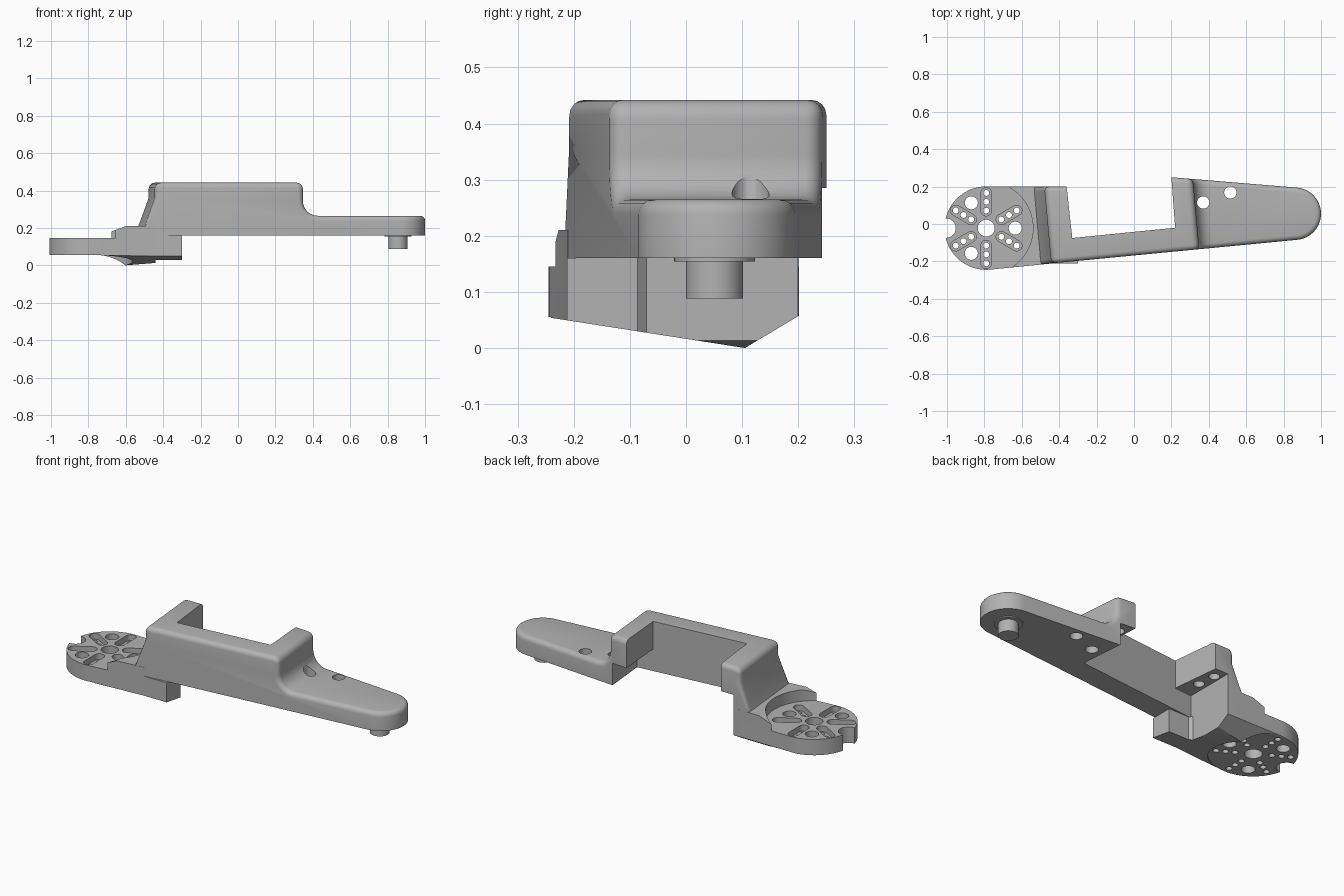
import bpy, bmesh
from math import sin, cos, radians
from mathutils import Vector

if "Cube" in bpy.data.objects:
    bpy.data.objects.remove(bpy.data.objects["Cube"])

grey = bpy.data.materials.new("mid_grey")
grey.use_nodes = True
grey.diffuse_color = (0.45, 0.45, 0.45, 1)
grey.node_tree.nodes["Principled BSDF"].inputs["Base Color"].default_value = (0.45, 0.45, 0.45, 1)


def arc(cx, cy, r, start, end, steps=24):
    angles = [radians(start + (end - start) * i / steps) for i in range(steps + 1)]
    return [(cx + r * cos(a), cy + r * sin(a)) for a in angles]


def prism(name, outline, low, high, axis="z", shear=0):
    """Extrude a 2D outline along an axis; shear leans x as y grows."""
    place = {"x": lambda a, b, h: (h, a, b),
             "y": lambda a, b, h: (a + shear * h, h, b),
             "z": lambda a, b, h: (a, b, h)}[axis]
    bm = bmesh.new()
    rings = [[bm.verts.new(place(a, b, h)) for a, b in outline] for h in (low, high)]
    for ring in rings:
        bm.faces.new(ring)
    n = len(outline)
    for i in range(n):
        j = (i + 1) % n
        bm.faces.new((rings[0][i], rings[0][j], rings[1][j], rings[1][i]))
    bmesh.ops.recalc_face_normals(bm, faces=bm.faces)
    mesh = bpy.data.meshes.new(name)
    bm.to_mesh(mesh)
    bm.free()
    mesh.materials.append(grey)
    obj = bpy.data.objects.new(name, mesh)
    bpy.context.collection.objects.link(obj)
    return obj


def cylinder(name, x, y, r, low, high, steps=32):
    return prism(name, arc(x, y, r, 0, 360, steps)[:-1], low, high)


def combine(obj, tool, operation="DIFFERENCE"):
    mod = obj.modifiers.new("combine", "BOOLEAN")
    mod.operation, mod.solver, mod.object = operation, "EXACT", tool
    bpy.context.view_layer.objects.active = obj
    bpy.ops.object.modifier_apply(modifier=mod.name)
    bpy.data.objects.remove(tool)


# Bracket and paddle: side profile trimmed by the plan outline
LEAN = -0.09
side = [(-0.533, 0.16), (-0.517, 0.21), (-0.462, 0.36)]
side += arc(-0.427, 0.407, 0.035, 180, 90, 5)
side += arc(0.302, 0.407, 0.035, 90, 0, 5)
side += arc(0.417, 0.345, 0.08, 180, 270, 8)
side += [(1.2, 0.265), (1.2, 0.16)]
bracket = prism("bracket_arm", side, -0.5, 0.5, "y", LEAN)
plan = [(-0.8, 0.2), (-0.8, -0.245)] + arc(0.86, 0.055, 0.14, -84, 86)
plan += [(0.2, 0.25), (-0.36, 0.2)]
combine(bracket, prism("plan_trim", plan, 0, 0.6), "INTERSECT")


# Round the upper rim where the plan walls meet the top profile
def is_wall(face):
    n = face.normal
    return abs(n.z) < 0.01 and (abs(n.y) > 0.3 or face.calc_center_median().x > 0.6)


bm = bmesh.new()
bm.from_mesh(bracket.data)
bmesh.ops.remove_doubles(bm, verts=bm.verts, dist=0.0002)
bm.normal_update()
rim = [e for e in bm.edges if len(e.link_faces) == 2
       and min(v.co.z for v in e.verts) > 0.205
       and sum(is_wall(f) for f in e.link_faces) == 1]
bmesh.ops.bevel(bm, geom=rim, offset=0.026, segments=4, profile=0.5,
                affect="EDGES", clamp_overlap=False)
bm.to_mesh(bracket.data)
bm.free()

# Open bay between the arms, and the wider bay below the mounting ledges
combine(bracket, prism("bay", [(-0.371, 0.3), (-0.33, -0.075), (0.22, -0.02),
                               (0.196, 0.3)], 0.05, 0.6))
combine(bracket, prism("lower_bay", [(-0.44, 0.3), (-0.44, -0.086), (0.315, -0.0105),
                                     (0.287, 0.3)], 0.05, 0.285))

# Screw holes in the ledges and the paddle
for x, y, r, low, high in [(-0.395, 0.03, 0.028, 0.2, 0.37), (-0.405, 0.135, 0.028, 0.2, 0.37),
                           (0.255, 0.06, 0.028, 0.2, 0.37), (0.245, 0.175, 0.028, 0.2, 0.37),
                           (0.37, 0.115, 0.033, 0.1, 0.4), (0.515, 0.168, 0.033, 0.1, 0.4)]:
    combine(bracket, cylinder("hole", x, y, r, low, high))

# Horn mount: plan outline trimmed by a keel section and a stepped side profile
CX, CY = -0.79, -0.022
mount = prism("horn_mount", [(-0.45, -0.212), (-0.3, -0.212), (-0.3, -0.086), (-0.425, -0.086),
                             (-0.44, -0.07), (-0.44, 0.2)]
              + arc(CX, CY, 0.223, 90, 275, 36), -0.1, 0.4)
keel = [(-0.3, 0.063), (0.105, 0), (0.197, 0.055), (0.3, 0.117), (0.3, 0.4), (-0.3, 0.4)]
combine(mount, prism("keel_trim", keel, -1.2, 0, "x"), "INTERSECT")
steps = [(-1.1, -0.04), (-0.6, 0), (-0.44, 0.013), (-0.2, 0.02), (-0.2, 0.16), (-0.44, 0.16),
         (-0.44, 0.21), (-0.6, 0.21), (-0.68, 0.18), (-0.68, 0.145), (-1.1, 0.145)]
combine(mount, prism("step_trim", steps, -0.5, 0.5, "y"), "INTERSECT")
combine(mount, cylinder("top_pocket", CX, CY, 0.25, 0.145, 0.3, 64))
combine(mount, cylinder("under_pocket", CX, CY, 0.226, -0.2, 0.055, 64))

# Horn pattern: hub hole, lightening holes, edge notch
for x, y, r in [(CX, CY, 0.045), (-0.635, CY, 0.035), (-0.87, 0.113, 0.035),
                (-0.87, -0.157, 0.035), (-1.005, CY, 0.052)]:
    combine(mount, cylinder("hole", x, y, r, -0.1, 0.3))

# Six radial slots, each with three small through holes
for angle in (30, 90, 150, 210, 270, 330):
    d = Vector((cos(radians(angle)), sin(radians(angle))))
    inner, outer = Vector((CX, CY)) + d * 0.093, Vector((CX, CY)) + d * 0.188
    slot = arc(*outer, 0.028, angle - 90, angle + 90, 10)
    slot += arc(*inner, 0.028, angle + 90, angle + 270, 10)
    combine(mount, prism("slot", slot, 0.112, 0.3))
    for t in (0, 0.5, 1):
        combine(mount, cylinder("hole", *inner.lerp(outer, t), 0.016, -0.1, 0.2, 16))

# Pivot peg under the paddle tip
peg = cylinder("pivot_peg", 0.855, 0.051, 0.051, 0.088, 0.17, 48)
collar = cylinder("peg_collar", 0.855, 0.051, 0.072, 0.154, 0.17, 48)

# Smooth curved surfaces, keep hard edges
for obj in (bracket, mount, peg, collar):
    bpy.ops.object.select_all(action="DESELECT")
    obj.select_set(True)
    bpy.context.view_layer.objects.active = obj
    bpy.ops.object.shade_smooth_by_angle(angle=radians(30))
